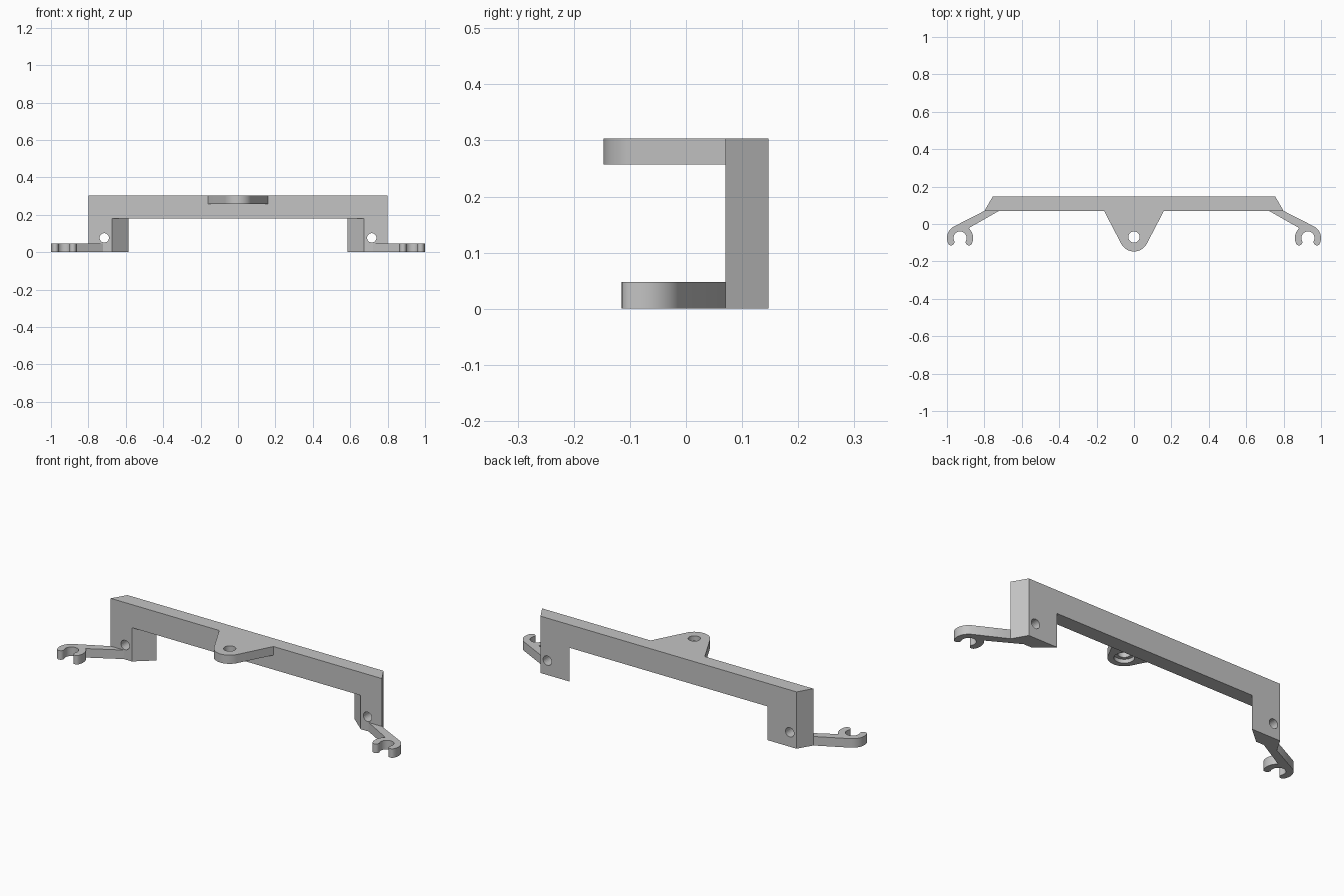
import bpy, bmesh
from math import sin, cos, radians

cube = bpy.data.objects.get("Cube")
if cube:
    bpy.data.objects.remove(cube)

grey = bpy.data.materials.new("plain grey")
grey.use_nodes = True
COLOUR = (0.55, 0.55, 0.55, 1)
grey.diffuse_color = COLOUR
grey.node_tree.nodes["Principled BSDF"].inputs["Base Color"].default_value = COLOUR


def arc(cx, cy, r, start, end, steps):
    angles = [radians(start + (end - start) * i / steps) for i in range(steps + 1)]
    return [(cx + r * cos(a), cy + r * sin(a)) for a in angles]


def loft(name, ring_a, ring_b):
    """Solid between two matching outlines."""
    bm = bmesh.new()
    a = [bm.verts.new(p) for p in ring_a]
    b = [bm.verts.new(p) for p in ring_b]
    bm.faces.new(a)
    bm.faces.new(b)
    for i in range(len(a)):
        j = (i + 1) % len(a)
        bm.faces.new((a[i], a[j], b[j], b[i]))
    bmesh.ops.recalc_face_normals(bm, faces=bm.faces)
    mesh = bpy.data.meshes.new(name)
    bm.to_mesh(mesh)
    bm.free()
    mesh.materials.append(grey)
    obj = bpy.data.objects.new(name, mesh)
    bpy.context.collection.objects.link(obj)
    return obj


def plate(name, outline, z0, z1):
    return loft(name, [(x, y, z0) for x, y in outline], [(x, y, z1) for x, y in outline])


def drill(obj, cutter):
    mod = obj.modifiers.new("hole", 'BOOLEAN')
    mod.operation, mod.solver, mod.object = 'DIFFERENCE', 'EXACT', cutter
    cutter.hide_render = True
    cutter.hide_viewport = True
    cutter.display_type = 'WIRE'


def smooth(obj):
    bpy.ops.object.select_all(action='DESELECT')
    obj.select_set(True)
    bpy.context.view_layer.objects.active = obj
    bpy.ops.object.shade_smooth_by_angle(angle=radians(30))


FRONT, BACK, TOP, BEAM = 0.07, 0.147, 0.303, 0.18


def frame_ring(y, outer, inner):
    half = [(inner, BEAM), (inner, 0), (outer, 0), (outer, TOP)]
    pts = half + [(-x, z) for x, z in reversed(half)]
    return [(x, y, z) for x, z in pts]


# Bridge frame: long beam with two slanted legs
frame = loft("bridge_frame", frame_ring(FRONT, 0.8, 0.675), frame_ring(BACK, 0.755, 0.585))

# Screw holes through the legs
for side, label in ((1, "left"), (-1, "right")):
    circle = arc(side * 0.715, 0.077, 0.025, 0, 345, 23)
    drill(frame, loft(label + "_leg_hole_cutter",
                      [(x, 0.0, z) for x, z in circle], [(x, 0.25, z) for x, z in circle]))

# Rounded mounting tab with a hole stepped wider on its underside
TIP = -0.07
tab = plate("mounting_tab",
            [(-0.16, FRONT)] + arc(0, TIP, 0.077, 207.6, 332.4, 24) + [(0.16, FRONT)],
            0.257, TOP)
drill(tab, plate("tab_hole_cutter", arc(0, TIP, 0.03, 0, 350, 35), 0.2, 0.4))
drill(tab, plate("tab_recess_cutter", arc(0, TIP, 0.048, 0, 350, 35), 0.2, 0.277))

# Angled arms ending in open clip hooks
CX, CY, R_OUT, R_IN, GAP = 0.93, -0.075, 0.07, 0.035, 25
mid, tip_r = (R_OUT + R_IN) / 2, (R_OUT - R_IN) / 2
tip_dx, tip_y = mid * cos(radians(GAP)), CY - mid * sin(radians(GAP))
hook = ([(0.722, FRONT)]
        + arc(CX, CY, R_OUT, 131, 180 + GAP, 12)
        + arc(CX - tip_dx, tip_y, tip_r, 180 + GAP, 360 + GAP, 10)[1:]
        + arc(CX, CY, R_IN, 180 + GAP, -GAP, 28)[1:]
        + arc(CX + tip_dx, tip_y, tip_r, 180 - GAP, 360 - GAP, 10)[1:]
        + arc(CX, CY, R_OUT, -GAP, 60, 14)[1:]
        + [(0.8, FRONT)])
arms = [plate(label + "_clip_arm", [(side * x, y) for x, y in hook], 0, 0.048)
        for side, label in ((1, "left"), (-1, "right"))]

for part in [frame, tab] + arms:
    smooth(part)
